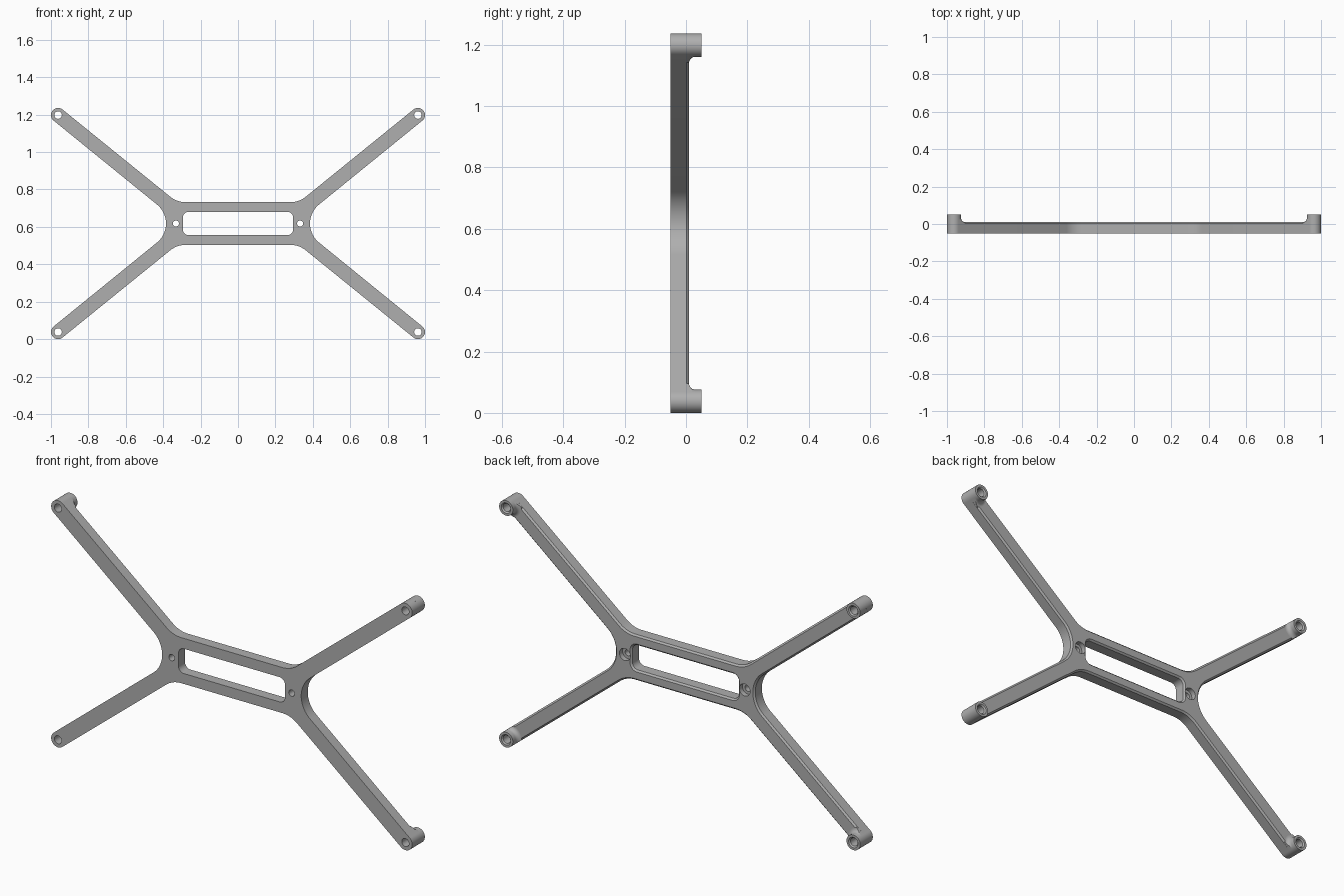
import bpy, bmesh
from math import sin, cos, tan, radians, sqrt, hypot

if "Cube" in bpy.data.objects:
    bpy.data.objects.remove(bpy.data.objects["Cube"])

MID_Z = 0.618                     # height of the frame centre
FRONT, BACK, BOSS_TOP = -0.05, 0.01, 0.05
ARM = radians(39)                 # slope of the arms
TIP = (0.962, 0.58)               # arm end, relative to the centre
R_TIP, R_HOLE = 0.038, 0.02
CHAMFER = 0.008

grey = bpy.data.materials.new("plain_grey")
grey.use_nodes = True
grey.diffuse_color = (0.43, 0.43, 0.43, 1)
grey.node_tree.nodes["Principled BSDF"].inputs["Base Color"].default_value = (0.43, 0.43, 0.43, 1)


def arc(cx, cz, r, a0, a1, n):
    """Points on an arc; angles in degrees."""
    angles = [radians(a0 + (a1 - a0) * i / n) for i in range(n + 1)]
    return [(cx + r * cos(a), cz + r * sin(a)) for a in angles]


def circle(cx, cz, r, n=32):
    return arc(cx, cz, r, 0, 360, n)[:-1]


def mirror_quadrant(q, skip=0):
    """Complete a closed counter-clockwise loop from its first quadrant."""
    return (q + [(-x, z) for x, z in reversed(q)]
            + [(-x, -z) for x, z in q[skip:]]
            + [(x, -z) for x, z in reversed(q[skip:])])


def offset(loop, d):
    """Move a counter-clockwise loop outward by d."""
    out = []
    for i, (x, z) in enumerate(loop):
        (x0, z0), (x1, z1) = loop[i - 1], loop[(i + 1) % len(loop)]
        length = hypot(x1 - x0, z1 - z0)
        out.append((x + d * (z1 - z0) / length, z - d * (x1 - x0) / length))
    return out


def add_ring(bm, y, loop):
    return [bm.verts.new((x, y, z + MID_Z)) for x, z in loop]


def bridge(bm, a, b):
    n = len(a)
    for i in range(n):
        j = (i + 1) % n
        bm.faces.new((a[i], a[j], b[j], b[i]))


def finish(bm, name):
    bmesh.ops.recalc_face_normals(bm, faces=bm.faces)
    mesh = bpy.data.meshes.new(name)
    bm.to_mesh(mesh)
    bm.free()
    mesh.materials.append(grey)
    obj = bpy.data.objects.new(name, mesh)
    bpy.context.collection.objects.link(obj)
    bpy.ops.object.select_all(action='DESELECT')
    obj.select_set(True)
    bpy.context.view_layer.objects.active = obj
    bpy.ops.object.shade_smooth_by_angle(angle=radians(30))
    return obj


# Outline: concave side, arm with round tip, fillet into the straight bar
deg = 39
fillet = 0.13
quadrant = (arc(0.516, 0, 0.131, 180, 90 + deg, 12)
            + arc(*TIP, R_TIP, deg - 90, deg + 90, 20)
            + arc(0.326 - fillet * tan(ARM / 2), 0.114 + fillet, fillet, deg - 90, -90, 10))
outline = mirror_quadrant(quadrant, skip=1)
slot = mirror_quadrant(arc(0.265, 0.032, 0.03, 0, 90, 8))

# Each wall is a stack of rings from the front face to the back face
walls = [
    [(FRONT, outline), (BACK - CHAMFER, outline), (BACK, offset(outline, -CHAMFER))],
    [(FRONT, slot), (BACK - CHAMFER, slot), (BACK, offset(slot, CHAMFER))],
]
for s in (-1, 1):
    small, wide = circle(s * 0.332, 0, 0.016), circle(s * 0.332, 0, 0.03)
    walls.append([(FRONT, small), (-0.015, small), (-0.015, wide), (BACK, wide)])
    for t in (-1, 1):
        hole = circle(s * TIP[0], t * TIP[1], R_HOLE)
        walls.append([(FRONT, hole), (BACK, hole)])

# Frame plate
bm = bmesh.new()
caps = ([], [])
for wall in walls:
    rings = [add_ring(bm, y, loop) for y, loop in wall]
    for a, b in zip(rings, rings[1:]):
        bridge(bm, a, b)
    for cap, ring in zip(caps, (rings[0], rings[-1])):
        cap += [bm.edges.get((ring[i - 1], ring[i])) for i in range(len(ring))]
for cap, side in zip(caps, (-1, 1)):
    bmesh.ops.triangle_fill(bm, edges=cap, use_beauty=True, normal=(0, side, 0))
finish(bm, "frame_plate")


# Raised bosses at the arm ends, flared into the arm
def boss(name, sx, sz):
    cx, cz = sx * TIP[0], sz * TIP[1]
    dx, dz = -sx * cos(ARM), -sz * sin(ARM)
    n = 48

    def section(flare):
        pts = []
        for i in range(n):
            a = radians(360 * i / n)
            u, v = R_TIP * cos(a), R_TIP * sin(a)
            if u > 1e-6:
                u = sqrt(flare * flare - v * v)
            pts.append((cx + u * dx - v * dz, cz + u * dz + v * dx))
        return pts

    def bore(r):
        a = [radians(360 * i / n) for i in range(n)]
        return [(cx + r * (cos(t) * dx - sin(t) * dz), cz + r * (cos(t) * dz + sin(t) * dx)) for t in a]

    root = 0.02
    stack = [(BACK - CHAMFER, section(R_TIP + root))]
    for i in range(9):
        t = radians(90 * i / 8)
        stack.append((BACK + root * (1 - cos(t)), section(R_TIP + root * (1 - sin(t)))))
    stack += [(BOSS_TOP, section(R_TIP)), (BOSS_TOP, bore(0.026)),
              (BOSS_TOP - 0.006, bore(R_HOLE)), (BACK - CHAMFER, bore(R_HOLE))]
    bm = bmesh.new()
    rings = [add_ring(bm, y, loop) for y, loop in stack]
    for i in range(len(rings)):
        bridge(bm, rings[i - 1], rings[i])
    finish(bm, name)


for sx, side in ((1, "left"), (-1, "right")):
    for sz, level in ((1, "upper"), (-1, "lower")):
        boss(f"{level}_{side}_boss", sx, sz)
